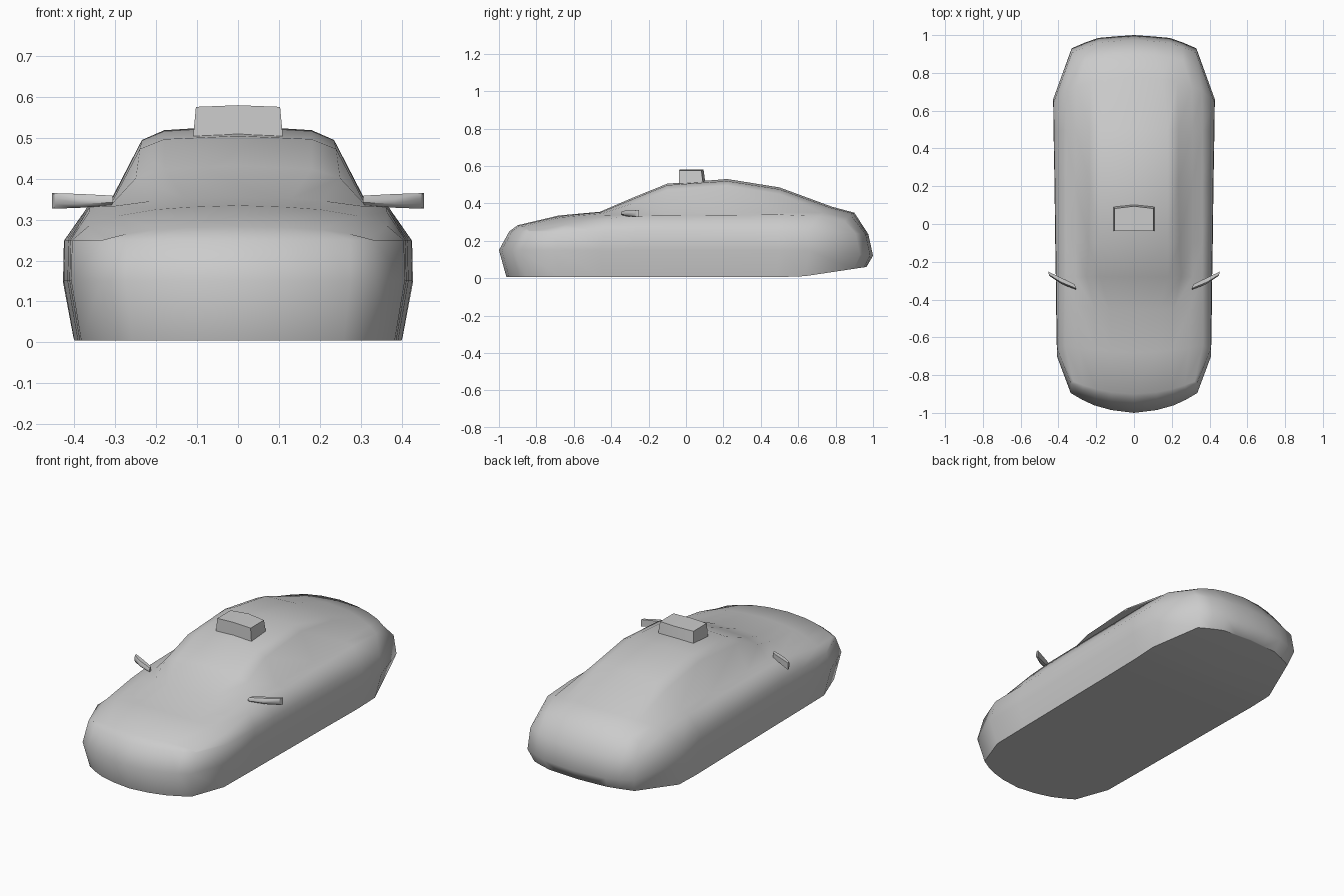
import bpy, bmesh
from mathutils import Vector

if "Cube" in bpy.data.objects:
    bpy.data.objects.remove(bpy.data.objects["Cube"])


def finish(name, bm, angle):
    bmesh.ops.remove_doubles(bm, verts=bm.verts, dist=0.0005)
    bmesh.ops.dissolve_degenerate(bm, edges=bm.edges, dist=0.0001)
    bmesh.ops.recalc_face_normals(bm, faces=bm.faces)
    me = bpy.data.meshes.new(name)
    bm.to_mesh(me)
    bm.free()
    ob = bpy.data.objects.new(name, me)
    bpy.context.collection.objects.link(ob)
    bpy.ops.object.select_all(action='DESELECT')
    ob.select_set(True)
    bpy.context.view_layer.objects.active = ob
    bpy.ops.object.shade_smooth_by_angle(angle=angle)
    return ob


def skin(bm, rows):
    """Join rows of points with quads."""
    grid = [[bm.verts.new(p) for p in r] for r in rows]
    for a, b in zip(grid, grid[1:]):
        for i in range(len(a) - 1):
            bm.faces.new((a[i], a[i + 1], b[i + 1], b[i]))


def mirror_x(bm):
    geom = bm.verts[:] + bm.edges[:] + bm.faces[:]
    bmesh.ops.mirror(bm, geom=geom, axis='X', merge_dist=0.0005)


# Body top: half sections (y, end bow, x/z from centre to shoulder)
sections = [
    (-.90, .07, (0, .283), (.12, .281), (.20, .276), (.27, .266), (.32, .252)),
    (-.68, .03, (0, .335), (.12, .331), (.20, .325), (.29, .310), (.365, .285)),
    (-.46, .03, (0, .355), (.13, .352), (.21, .346), (.30, .334), (.365, .318)),
    (-.28, 0, (0, .432), (.18, .424), (.25, .402), (.31, .337), (.362, .332)),
    (-.10, 0, (0, .505), (.18, .497), (.24, .473), (.31, .340), (.362, .335)),
    (.22, 0, (0, .530), (.18, .519), (.235, .495), (.31, .345), (.362, .337)),
    (.50, 0, (0, .485), (.18, .475), (.235, .450), (.31, .350), (.362, .340)),
    (.78, -.06, (0, .382), (.15, .378), (.23, .366), (.305, .350), (.36, .330)),
    (.90, -.06, (0, .350), (.11, .346), (.19, .338), (.26, .325), (.305, .305)),
]
top = [[Vector((x, y + bow * (x / .33) ** 2, z)) for x, z in pts]
       for y, bow, *pts in sections]
shoulder = top[0] + [r[-1] for r in top[1:-1]] + top[-1][::-1]

# Body sides: widest plan outline, inset and lowered for each ring
plan = [(0, -1), (.12, -.985), (.21, -.96), (.275, -.93), (.335, -.895),
        (.408, -.70), (.412, -.46), (.414, -.28), (.417, -.10), (.421, .22),
        (.426, .50), (.428, .66),
        (.33, .93), (.26, .96), (.19, .985), (.10, .993), (0, 1)]


def ring(z, rear_z, scale, front, rear):
    out = []
    for x, y in plan:
        t = max(0, (y - .62) / .38)
        s = -y * front if y < 0 else -y * rear
        out.append(Vector((x * scale, y + s, z + (rear_z - z) * t)))
    return out


low = ring(.005, .06, .94, .04, .035)
rings = [shoulder, ring(.25, .235, .995, .055, .025), ring(.15, .12, 1, 0, 0),
         low, [Vector((0, p.y, p.z)) for p in low]]
bm = bmesh.new()
skin(bm, top)
skin(bm, rings)
bmesh.ops.remove_doubles(bm, verts=bm.verts, dist=0.0005)
mirror_x(bm)
finish("car_body", bm, 0.9)

# Roof sign: tapered box with a bowed back
bm = bmesh.new()
loops = []
for z, w, y0, y1 in ((.50, .11, -.038, .092), (.576, .103, -.036, .082)):
    loops.append([bm.verts.new(p) for p in
                  ((-w, y0, z), (0, y0, z + .004), (w, y0, z),
                   (w, y1, z), (0, y1 + .012, z + .004), (-w, y1, z))])
for i in range(6):
    j = (i + 1) % 6
    bm.faces.new((loops[0][i], loops[0][j], loops[1][j], loops[1][i]))
for lp in loops:
    bm.faces.new((lp[0], lp[1], lp[4], lp[5]))
    bm.faces.new((lp[1], lp[2], lp[3], lp[4]))
finish("roof_sign", bm, 0.8)

# Wing mirrors: swept six-sided arms, mirrored
bm = bmesh.new()
ends = []
for x, y, zc, h, d in ((.31, -.332, .347, .012, .016), (.39, -.297, .346, .017, .021),
                       (.452, -.262, .346, .019, .013)):
    ends.append([bm.verts.new((x + a * d * .3, y + a * d, zc + b * h)) for a, b in
                 ((-1, .3), (-.5, 1), (.8, 1), (.8, -1), (-.3, -1), (-1, -.4))])
for a, b in zip(ends, ends[1:]):
    for i in range(6):
        j = (i + 1) % 6
        bm.faces.new((a[i], a[j], b[j], b[i]))
bm.faces.new(ends[0])
bm.faces.new(ends[-1])
mirror_x(bm)
finish("wing_mirrors", bm, 0.8)
